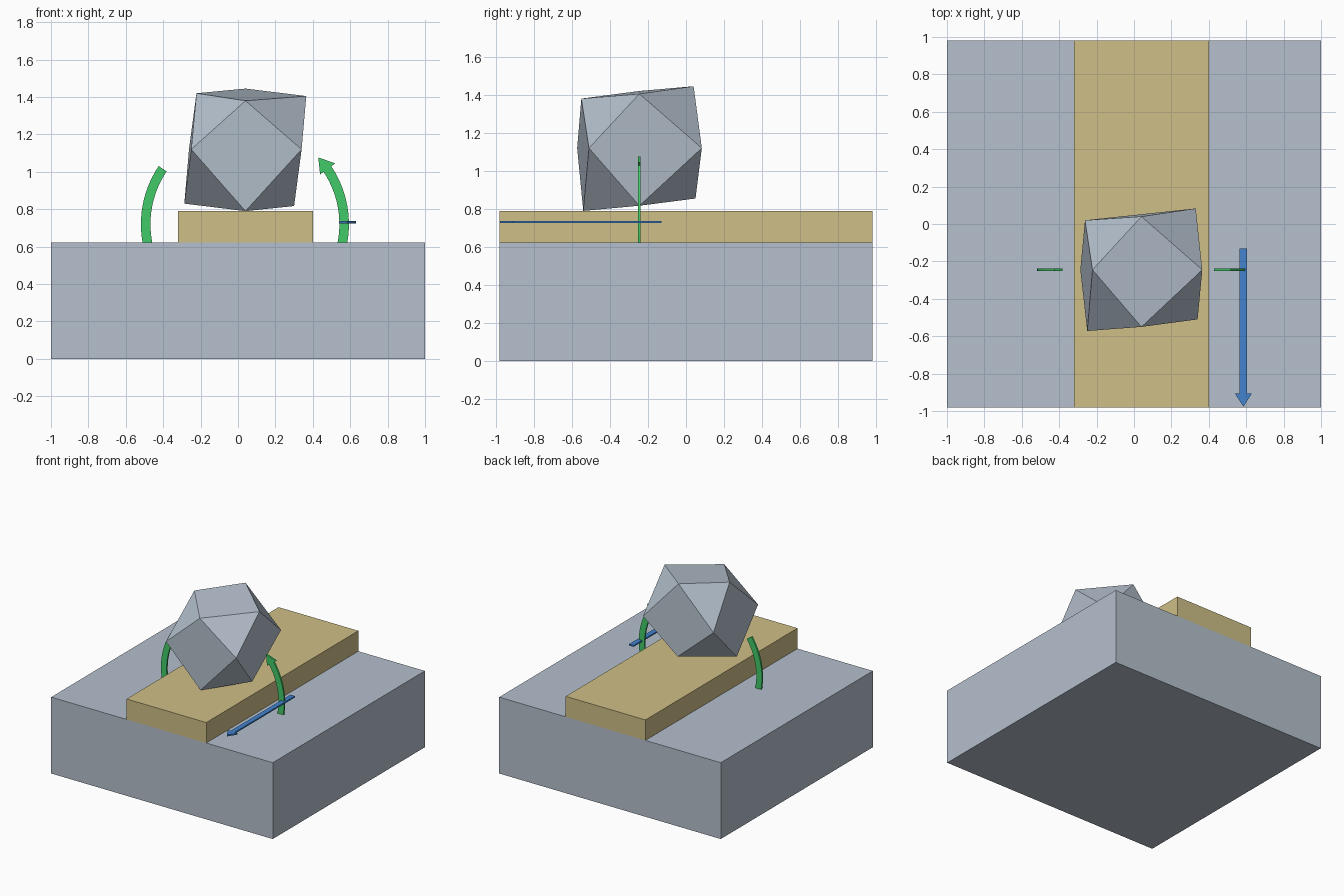
import bpy, bmesh, math
from mathutils import Vector

if "Cube" in bpy.data.objects:
    bpy.data.objects.remove(bpy.data.objects["Cube"])


def material(name, rgb):
    m = bpy.data.materials.new(name)
    m.diffuse_color = (*rgb, 1)
    m.use_nodes = True
    m.node_tree.nodes["Principled BSDF"].inputs["Base Color"].default_value = m.diffuse_color
    return m


STONE = material("pale blue grey", (0.46, 0.53, 0.61))
SAND = material("sand", (0.62, 0.52, 0.24))
GREEN = material("green", (0.054, 0.59, 0.138))
BLUE = material("blue", (0.054, 0.23, 0.62))


def finish(bm, name, mat):
    bmesh.ops.recalc_face_normals(bm, faces=bm.faces)
    mesh = bpy.data.meshes.new(name)
    bm.to_mesh(mesh)
    bm.free()
    mesh.materials.append(mat)
    obj = bpy.data.objects.new(name, mesh)
    bpy.context.collection.objects.link(obj)
    return obj


def box(name, lo, hi, mat):
    bm = bmesh.new()
    bmesh.ops.create_cube(bm, size=1)
    for v in bm.verts:
        v.co = [(a + b) / 2 + c * (b - a) for a, b, c in zip(lo, hi, v.co)]
    return finish(bm, name, mat)


def plate(name, outline, direction, mat):
    """Flat outline thickened along a direction."""
    bm = bmesh.new()
    face = bm.faces.new([bm.verts.new(p) for p in outline])
    ext = bmesh.ops.extrude_face_region(bm, geom=[face])["geom"]
    verts = [g for g in ext if isinstance(g, bmesh.types.BMVert)]
    bmesh.ops.translate(bm, verts=verts, vec=Vector(direction))
    return finish(bm, name, mat)


# Ground block and the strip on top
box("base_block", (-1, -0.98, 0), (1, 0.98, 0.623), STONE)
box("raised_strip", (-0.32, -0.98, 0.623), (0.40, 0.98, 0.79), SAND)

# Slightly skewed fourteen-sided boulder: top, middle and bottom rings
boulder_points = [
    (0.04, 0.04, 1.445), (0.365, -0.245, 1.405), (0.04, -0.55, 1.38), (-0.222, -0.245, 1.42),
    (0.34, -0.51, 1.12), (-0.25, -0.572, 1.12), (0.33, 0.083, 1.12), (-0.262, 0.02, 1.12),
    (0.04, -0.54, 0.79), (0.30, -0.245, 0.817), (-0.287, -0.245, 0.83), (0.04, 0.05, 0.855)]
bm = bmesh.new()
for p in boulder_points:
    bm.verts.new(p)
bmesh.ops.convex_hull(bm, input=bm.verts[:])
bmesh.ops.dissolve_limit(bm, angle_limit=math.radians(10), verts=bm.verts[:], edges=bm.edges[:])
finish(bm, "boulder", STONE)

# Curved arrow around the boulder: tail on the left, head on the right
CX, CZ, Y, THICK = 0.037, 0.72, -0.252, 0.014


def polar(r, deg):
    a = math.radians(deg)
    return (CX + r * math.cos(a), Y, CZ + r * math.sin(a))


def arc(r, start, end, steps=14):
    return [polar(r, start + (end - start) * i / steps) for i in range(steps + 1)]


INNER, OUTER = 0.505, 0.556
plate("turn_arrow_tail", arc(OUTER, 146, 193) + arc(INNER, 193, 146), (0, THICK, 0), GREEN)
head = [polar(0.582, 34), polar(0.53, 42.3), polar(0.482, 33.5)]
plate("turn_arrow", arc(OUTER, -13, 33.8) + head + arc(INNER, 33.6, -13), (0, THICK, 0), GREEN)

# Straight arrow pointing to the front
AX, AZ = 0.585, 0.725
half = [(0.02, -0.13), (0.02, -0.905), (0.046, -0.905)]
outline = [(AX + w, y, AZ) for w, y in half] + [(AX, -0.977, AZ)]
outline += [(AX - w, y, AZ) for w, y in reversed(half)]
plate("slide_arrow", outline, (0, 0, 0.012), BLUE)
